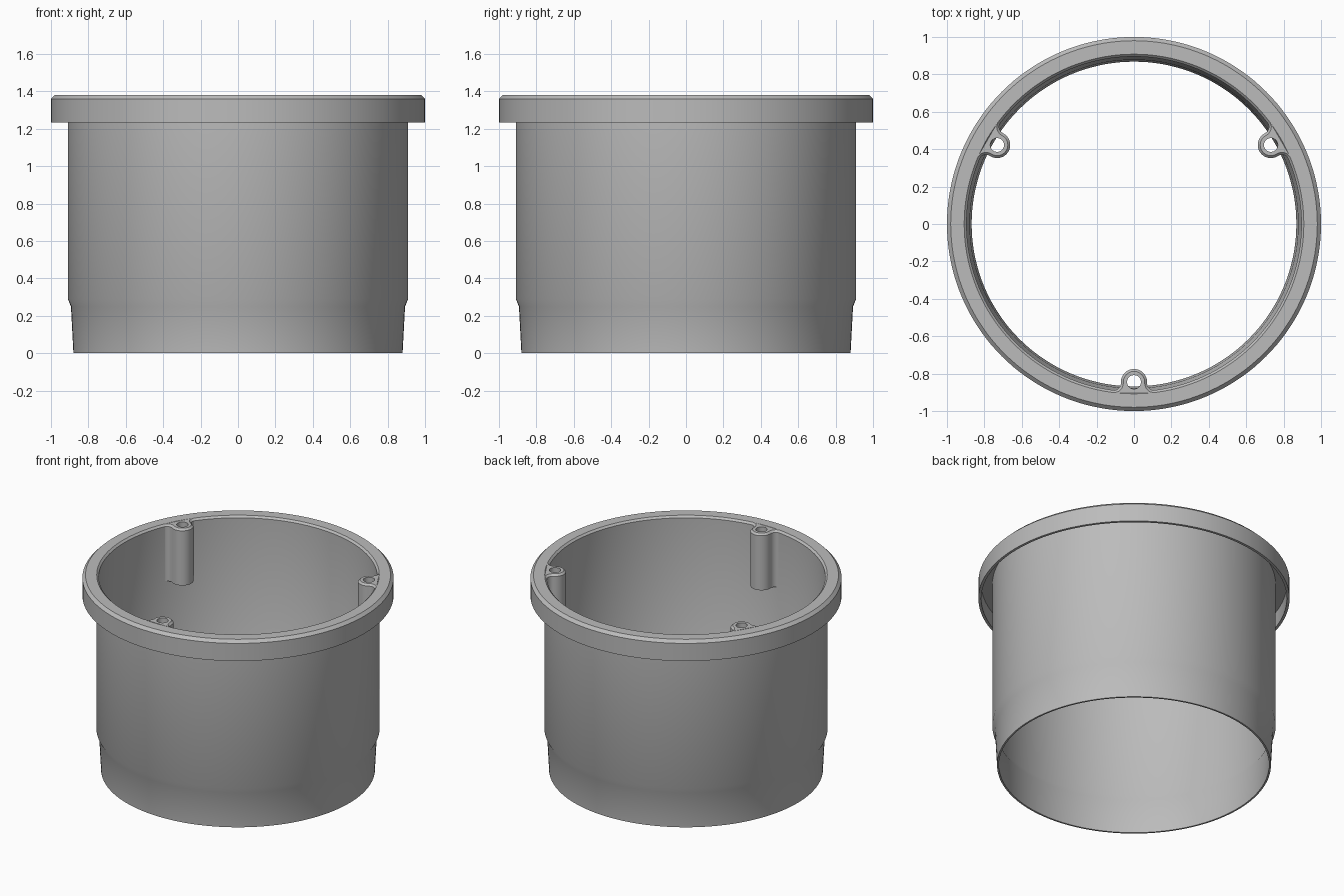
import bpy
import bmesh
from math import sin, cos, pi, radians

if "Cube" in bpy.data.objects:
    bpy.data.objects.remove(bpy.data.objects["Cube"], do_unlink=True)

TOP = 1.38
CHAMFER = 0.013

grey = bpy.data.materials.new("plain grey")
grey.use_nodes = True
colour = (0.5, 0.5, 0.5, 1)
grey.diffuse_color = colour
grey.node_tree.nodes["Principled BSDF"].inputs["Base Color"].default_value = colour


def loft_ring(name, loops):
    """Skin a closed tube through loops of equal length, last joined to first."""
    bm = bmesh.new()
    rings = [[bm.verts.new(p) for p in loop] for loop in loops]
    n = len(rings[0])
    for a, b in zip(rings, rings[1:] + rings[:1]):
        for i in range(n):
            j = (i + 1) % n
            bm.faces.new((a[i], a[j], b[j], b[i]))
    bmesh.ops.recalc_face_normals(bm, faces=bm.faces)
    mesh = bpy.data.meshes.new(name)
    bm.to_mesh(mesh)
    bm.free()
    mesh.materials.append(grey)
    obj = bpy.data.objects.new(name, mesh)
    bpy.context.collection.objects.link(obj)
    bpy.ops.object.select_all(action="DESELECT")
    obj.select_set(True)
    bpy.context.view_layer.objects.active = obj
    bpy.ops.object.shade_smooth_by_angle(angle=radians(30))
    return obj


def circle(r, z, n=144):
    return [(r * cos(2 * pi * i / n), r * sin(2 * pi * i / n), z) for i in range(n)]


# Thin-walled sleeve with tapered foot and overhanging, hollow-backed rim
profile = [
    (0.868, 0), (0.88, 0), (0.893, 0.25), (0.91, 0.29),
    (0.91, 1.345), (0.982, 1.345), (0.982, 1.235), (1, 1.235),
    (1, 1.36), (0.98, TOP), (0.908, TOP), (0.895, TOP - CHAMFER),
    (0.895, 0.29), (0.878, 0.25),
]
loft_ring("sleeve", [circle(r, z) for r, z in profile])


# Screw bosses: round nose, filleted into the wall, with a through hole
def boss_outline(inset, z):
    half = []
    for i in range(13):
        a = pi / 2 * (1 - i / 12)
        half.append(((0.07 - inset) * cos(a), (0.07 - inset) * sin(a)))
    for i in range(9):
        a = pi + pi / 2 * i / 8
        half.append((0.11 + (0.04 + inset) * cos(a), -0.005 + (0.04 + inset) * sin(a)))
    half += [(0.11, -0.058), (0.04, -0.058)]
    mirrored = [(-x, y) for x, y in half[:0:-1]]
    return [(x, y - 0.845, z) for x, y in half + mirrored]


def hole_outline(z, n):
    return [(0.037 * sin(2 * pi * i / n), 0.037 * cos(2 * pi * i / n) - 0.845, z)
            for i in range(n)]


count = len(boss_outline(0, 0))
for name, turn in (("front_boss", 0), ("left_boss", 120), ("right_boss", 240)):
    boss = loft_ring(name, [
        hole_outline(0.98, count), hole_outline(TOP, count),
        boss_outline(CHAMFER, TOP), boss_outline(0, TOP - CHAMFER),
        boss_outline(0, 0.98),
    ])
    boss.rotation_euler.z = radians(turn)
